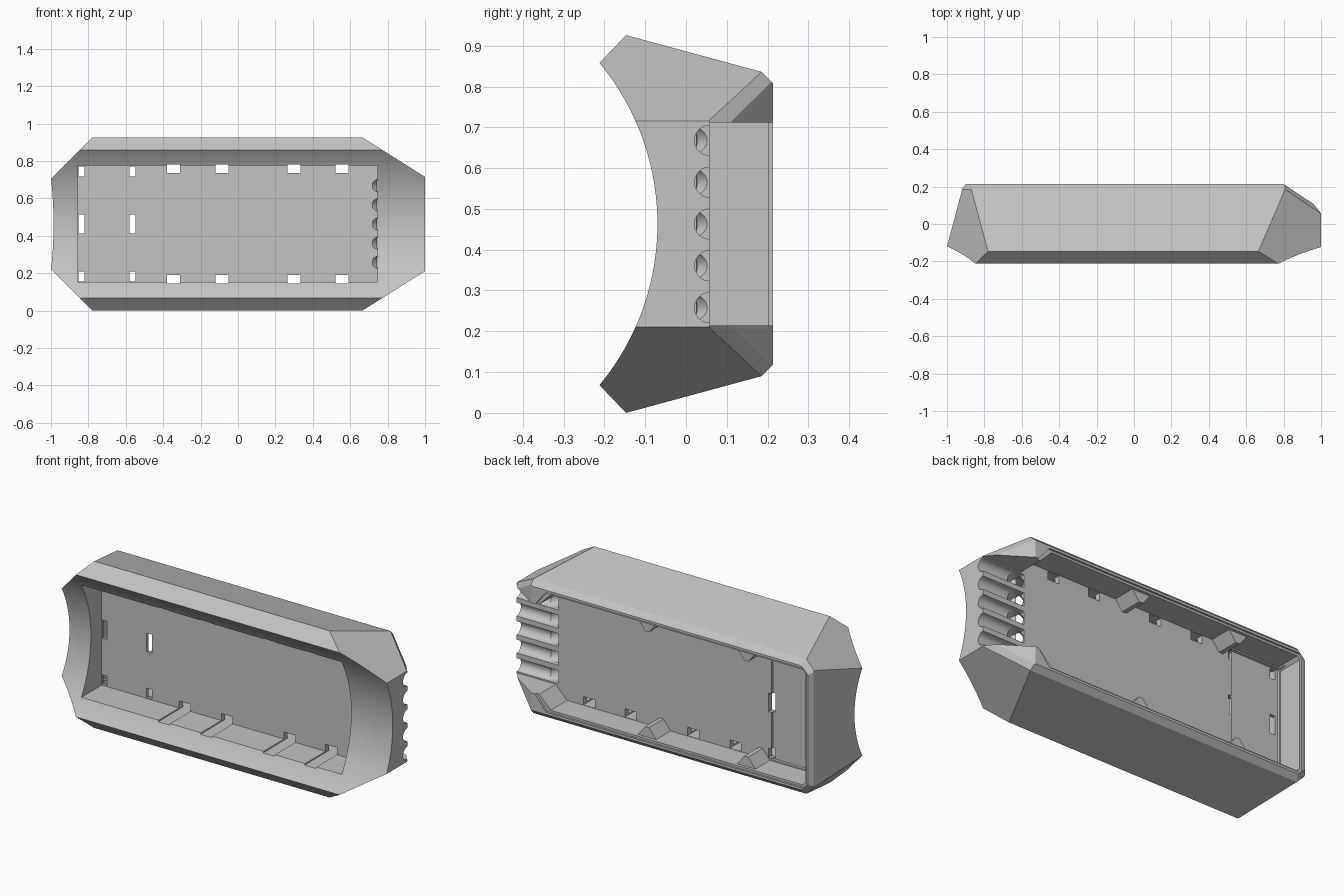
import bpy, bmesh, math
from mathutils import Vector, Matrix

if "Cube" in bpy.data.objects:
    bpy.data.objects.remove(bpy.data.objects["Cube"], do_unlink=True)

MID = 0.463  # height of the horizontal symmetry plane

grey = bpy.data.materials.new("plain grey")
grey.use_nodes = True
grey.diffuse_color = (0.55, 0.55, 0.55, 1)
grey.node_tree.nodes["Principled BSDF"].inputs["Base Color"].default_value = (0.55, 0.55, 0.55, 1)


def add_object(name, bm):
    bmesh.ops.recalc_face_normals(bm, faces=bm.faces[:])
    mesh = bpy.data.meshes.new(name)
    bm.to_mesh(mesh)
    bm.free()
    mesh.materials.append(grey)
    obj = bpy.data.objects.new(name, mesh)
    bpy.context.collection.objects.link(obj)
    return obj


def prism_mesh(points, axis, low, high):
    """Extrude a flat outline along x (points y,z) or along y (points x,z)."""
    bm = bmesh.new()
    place = (lambda a, b: (low, a, b)) if axis == "x" else (lambda a, b: (a, low, b))
    face = bm.faces.new([bm.verts.new(place(a, b)) for a, b in points])
    moved = bmesh.ops.extrude_face_region(bm, geom=[face])["geom"]
    step = Vector((high - low, 0, 0)) if axis == "x" else Vector((0, high - low, 0))
    bmesh.ops.translate(bm, vec=step, verts=[g for g in moved if isinstance(g, bmesh.types.BMVert)])
    return bm


def box_points(x0, x1, z0, z1):
    return [(x0, z0), (x1, z0), (x1, z1), (x0, z1)]


def mirrored(points):
    """Add the upper half of an outline given for the lower half."""
    return points + [(a, 2 * MID - b) for a, b in reversed(points)]


def trim(bm, point, normal):
    """Slice away everything on the normal side and cap the cut."""
    bmesh.ops.bisect_plane(bm, geom=bm.verts[:] + bm.edges[:] + bm.faces[:],
                           plane_co=point, plane_no=normal, clear_outer=True)
    rim = [e for e in bm.edges if e.is_boundary]
    if rim:
        bmesh.ops.holes_fill(bm, edges=rim, sides=0)


def cut(target, bm):
    cutter = add_object("cutter", bm)
    cutter.hide_render = True
    mod = target.modifiers.new("cut", "BOOLEAN")
    mod.operation = "DIFFERENCE"
    mod.solver = "EXACT"
    mod.object = cutter
    bpy.context.view_layer.objects.active = target
    bpy.ops.object.modifier_apply(modifier=mod.name)
    bpy.data.objects.remove(cutter, do_unlink=True)


# Shell cross-section: concave arc at the front, tapered sides, bevelled back
RADIUS, CENTRE = 0.62, -0.69
half_angle = math.asin(0.395 / RADIUS)
arc = []
for i in range(41):
    a = half_angle * (1 - i / 20)
    arc.append((CENTRE + RADIUS * math.cos(a), MID + RADIUS * math.sin(a)))
section = arc + mirrored([(-0.147, 0.0), (0.185, 0.09), (0.213, 0.118)])
body = prism_mesh(section, "x", -1.2, 1.2)

# Slanted left end, upright right end, sloping right shoulder
trim(body, (-1, -0.121, MID), (-1, 0.267, 0))
trim(body, (-0.92, 0.187, MID), (-1, 0.8, 0))
trim(body, (1, 0, MID), (1, 0, 0))
trim(body, (0.8, 0.213, MID), (0.66, 1, 0))

# Corner slopes with their back bevels, above and below
for s in (1, -1):
    def at(x, y, z):
        return Vector((x, y, MID + s * (z - MID)))
    trim(body, at(-0.84, 0, 0.866), (-1, 0, s))
    trim(body, at(-0.87, 0.185, 0.836), (-0.7, 1, 0.7 * s))
    trim(body, at(1, 0, 0.715), (0.63, 0, s))
    p, q, r = at(1, 0.055, 0.715), at(0.805, 0.187, 0.838), at(0.955, 0.11, 0.715)
    normal = (q - p).cross(r - p)
    trim(body, p, normal if normal.y > 0 else -normal)
shell = add_object("shell", body)

# Front recess
cut(shell, prism_mesh(box_points(-0.855, 0.745, 0.152, 0.777), "y", -0.4, 0.025))

# Back cavity, open at the right end, with a shallow rim step and a deeper pocket
cavity = [(-0.875, 0.16), (-0.86, 0.143), (0.69, 0.143), (0.76, 0.214), (1.2, 0.214)]
cut(shell, prism_mesh(mirrored(cavity), "y", 0.058, 0.4))
rim = [(-0.887, 0.15), (-0.87, 0.131), (0.71, 0.131), (0.78, 0.214), (1.1, 0.214)]
cut(shell, prism_mesh(mirrored(rim), "y", 0.202, 0.4))
cut(shell, prism_mesh(box_points(-0.87, -0.565, 0.15, 0.776), "y", 0.042, 0.1))

# Slots along the long walls
for x in (-0.345, -0.085, 0.3, 0.555):
    for z in (0.168, 2 * MID - 0.168):
        cut(shell, prism_mesh(box_points(x - 0.035, x + 0.035, z - 0.023, z + 0.023), "y", -0.4, 0.1))

# Slots across the left part of the plate
for x in (-0.838, -0.563):
    for z, h in ((0.183, 0.027), (MID, 0.052), (2 * MID - 0.183, 0.027)):
        cut(shell, prism_mesh(box_points(x - 0.016, x + 0.016, z - h, z + h), "y", -0.01, 0.1))

# Round grooves at the right end, each with a slanted outlet into the recess
GROOVE = 0.037
for i in range(5):
    z = MID + (i - 2) * 0.1025
    ring = [(0.058 + GROOVE * math.cos(k * math.tau / 24), z + GROOVE * math.sin(k * math.tau / 24))
            for k in range(24)]
    cut(shell, prism_mesh(ring, "x", 0.742, 1.2))
    outlet = bmesh.new()
    turn = Matrix.Rotation(math.radians(-45), 4, "Z") @ Matrix.Rotation(math.radians(-90), 4, "X")
    turn = Matrix.Rotation(math.radians(0), 4, "Z") @ turn
    bmesh.ops.create_cone(outlet, cap_ends=True, segments=24, radius1=GROOVE, radius2=GROOVE,
                          depth=0.08, matrix=Matrix.Translation((0.772, 0.03, z)) @ turn)
    cut(shell, outlet)

# Wedge ribs on the inner long walls
ribs = []
for x in (0.11, -0.5):
    for side, s in (("lower", 1), ("upper", -1)):
        wedge = [(x - 0.06, -0.325), (x + 0.06, -0.325), (x + 0.012, -0.265), (x - 0.012, -0.265)]
        points = [(a, MID + s * b) for a, b in wedge]
        ribs.append(add_object(side + "_rib", prism_mesh(points, "y", 0.04, 0.185)))

# Smooth the curved faces, keep the edges sharp
bpy.ops.object.select_all(action="DESELECT")
for obj in [shell] + ribs:
    obj.select_set(True)
bpy.context.view_layer.objects.active = shell
bpy.ops.object.shade_smooth_by_angle(angle=math.radians(20))
